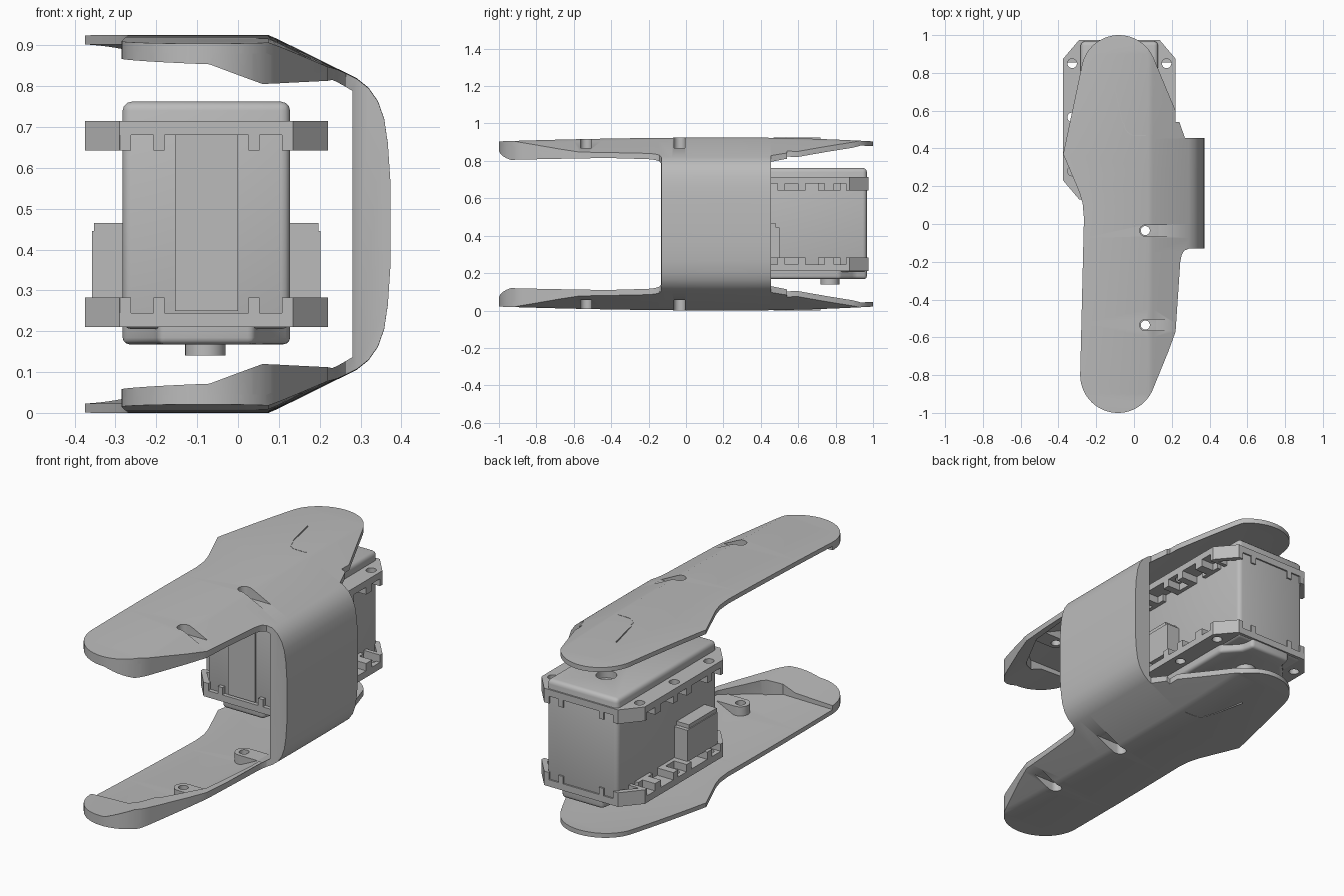
import bpy, bmesh, math
from mathutils import Vector

if "Cube" in bpy.data.objects:
    bpy.data.objects.remove(bpy.data.objects["Cube"], do_unlink=True)

MID = 0.4625   # height of the symmetry plane
CX = -0.0775   # centre line of the motor

grey = bpy.data.materials.new("plain_grey")
grey.use_nodes = True
grey.diffuse_color = (0.5, 0.5, 0.5, 1)
grey.node_tree.nodes["Principled BSDF"].inputs["Base Color"].default_value = (0.5, 0.5, 0.5, 1)


def sweep(name, rings):
    """Closed solid through a list of rings with equal point counts."""
    bm = bmesh.new()
    rows = [[bm.verts.new((x, y, z - MID)) for x, y, z in ring] for ring in rings]
    n = len(rows[0])
    for a, b in zip(rows, rows[1:]):
        for i in range(n):
            bm.faces.new((a[i], a[(i + 1) % n], b[(i + 1) % n], b[i]))
    bm.faces.new(rows[0])
    bm.faces.new(rows[-1])
    bmesh.ops.recalc_face_normals(bm, faces=bm.faces[:])
    mesh = bpy.data.meshes.new(name)
    bm.to_mesh(mesh)
    bm.free()
    mesh.materials.append(grey)
    ob = bpy.data.objects.new(name, mesh)
    ob.location.z = MID
    bpy.context.scene.collection.objects.link(ob)
    return ob


def prism(name, outline, z0, z1):
    return sweep(name, [[(x, y, z) for x, y in outline] for z in (z0, z1)])


def box(name, x0, x1, y0, y1, z0, z1):
    return prism(name, [(x0, y0), (x1, y0), (x1, y1), (x0, y1)], z0, z1)


def arc(cx, cy, r, a0, a1, n=16):
    angles = [math.radians(a0 + (a1 - a0) * i / n) for i in range(n + 1)]
    return [(cx + r * math.cos(a), cy + r * math.sin(a)) for a in angles]


def circle(cx, cy, r):
    return arc(cx, cy, r, 0, 345, 23)


def apply(ob, kind, **settings):
    mod = ob.modifiers.new(kind.lower(), kind)
    for key, value in settings.items():
        setattr(mod, key, value)
    bpy.context.view_layer.objects.active = ob
    bpy.ops.object.modifier_apply(modifier=mod.name)


def cut(ob, cutter, operation="DIFFERENCE"):
    apply(ob, "BOOLEAN", operation=operation, solver="EXACT", object=cutter)
    bpy.data.objects.remove(cutter, do_unlink=True)


def mirror_z(ob):
    apply(ob, "MIRROR", use_axis=(False, False, True))


def bevel(ob, width):
    apply(ob, "BEVEL", width=width, segments=3, limit_method="ANGLE")


def bowed(name, profile, y0, y1, n=20):
    """Extrude an x-z profile along y, drooping gently toward both ends."""
    rings = []
    for i in range(n + 1):
        y = y0 + (y1 - y0) * i / n
        d = (y - 0.25) / (0.75 if y > 0.25 else 1.25)
        k = 1 - 0.045 * d * d
        rings.append([(x, y, MID + (z - MID) * k) for x, z in profile])
    return sweep(name, rings)


# Plan outline of the cover
outline = arc(-0.085, -0.8, 0.2, 180, 340, 24)
outline += [(0.18, -0.68), (0.22, -0.57), (0.245, -0.2), (0.252, -0.165), (0.265, -0.142),
            (0.29, -0.13), (0.4, -0.13), (0.4, 0.455), (0.27, 0.455), (0.24, 0.54),
            (0.22, 0.54), (0.22, 0.6)]
outline += arc(-0.08, 0.8, 0.2, 25, 165, 24)
outline += [(-0.375, 0.37), (-0.29, 0.17), (-0.272, 0.11), (-0.265, 0.03)]

# Cover: C-shaped shell with a thick side wall
outer = [(-0.4, 0.925), (0.075, 0.925), (0.1, 0.914), (0.29, 0.82), (0.32, 0.796), (0.343, 0.763),
         (0.358, 0.72), (0.367, 0.66), (0.373, 0.57)]
inner = [(0.28, 0.79), (0.23, 0.82), (0.07, 0.898), (-0.4, 0.903)]
flip = lambda pts: [(x, 2 * MID - z) for x, z in reversed(pts)]
shell = bowed("cover_shell", outer + flip(outer) + flip(inner) + inner, -1.05, 1.05, 28)
cut(shell, prism("plan", outline, -0.2, 1.2), "INTERSECT")

# Deep rim along the front part of each plate
rim = bowed("cover_rim", [(-0.4, 0.917), (0.08, 0.917), (0.25, 0.833), (0.25, 0.82),
                          (0.06, 0.82), (-0.07, 0.872), (-0.4, 0.885)], -1.05, -0.135)
cut(rim, prism("plan", outline, 0.5, 1.2), "INTERSECT")
cut(rim, prism("hollow", [(-0.6, -0.8), (0, -0.8), (0.08, -0.74), (0.19, -0.53),
                          (0.215, -0.2), (0.215, 0.1), (-0.6, 0.1)], 0.5, 1.2))
mirror_z(rim)


def slot(y, r, x1):
    return [(x1, y - r), (x1, y + r)] + arc(0.06, y, r, 90, 270)


# Screw bosses with open slots on the slope
for label, y in (("front", -0.535), ("rear", -0.035)):
    boss = bowed("screw_boss_" + label, [(-0.1, 0.85), (0.2, 0.85), (0.08, 0.91), (-0.1, 0.91)],
                 y - 0.1, y + 0.1, 2)
    cut(boss, prism("boss_plan", slot(y, 0.045, 0.19), 0.5, 1.2), "INTERSECT")
    cut(boss, prism("slot", slot(y, 0.03, 0.3), 0.868, 1.2))
    cut(boss, prism("hole", circle(0.06, y, 0.024), 0.5, 1.2))
    mirror_z(boss)
    cut(shell, prism("slot", slot(y, 0.03, 0.24), 0.868, 1.2))
    cut(shell, prism("slot", slot(y, 0.03, 0.24), -0.2, 2 * MID - 0.868))

# Curved seam engraved on each plate
path = [(-0.1, 0.72), (-0.08, 0.63), (-0.06, 0.54)] + arc(0.01, 0.53, 0.06, 180, 270, 6) + [(0.065, 0.47)]
seam = shell.copy()
bpy.data.objects.remove(seam)
left = [(x - 0.003, y - 0.003) for x, y in path]
seam = prism("plate_seam", path + left[::-1], 0.91, 0.9245)
mirror_z(seam)

# Motor body with a round recess on top
body = box("motor_body", CX - 0.205, CX + 0.205, 0.15, 0.967, 0.205, 0.762)
bevel(body, 0.022)
cut(body, prism("recess", circle(-0.08, 0.77, 0.05), 0.725, 0.9))

# Gear case, tapered at both ends, and output shaft
half = [(0.117, 0.15), (0.13, 0.2), (0.205, 0.28), (0.205, 0.82), (0.13, 0.9), (0.117, 0.967)]
case = prism("gear_case", [(CX + x, y) for x, y in half] + [(CX - x, y) for x, y in reversed(half)],
             0.168, 0.26)
bevel(case, 0.016)
prism("output_shaft", circle(-0.08, 0.77, 0.05), 0.14, 0.18)
box("front_panel", CX - 0.077, CX + 0.077, 0.14, 0.16, 0.25, 0.68)

# Mounting flanges with chamfered corners and screw holes
w, y0, y1 = 0.2975, 0.13, 0.975
half = [(w - 0.085, y0), (w, y0 + 0.1), (w, y1 - 0.1), (w - 0.085, y1)]
flange = prism("mounting_flange",
               [(CX + x, y) for x, y in half] + [(CX - x, y) for x, y in reversed(half)], 0.68, 0.715)
for side in (-1, 1):
    for y in (0.28, 0.565, 0.85):
        cut(flange, prism("hole", circle(CX + side * 0.25, y, 0.025), 0.5, 0.9))
mirror_z(flange)

# Clamp lugs below the flanges and side connectors
for side, word in ((-1, "right"), (1, "left")):
    def side_box(name, xa, xb, ya, yb, za, zb):
        xs = sorted((CX + side * xa, CX + side * xb))
        return box(name + "_" + word, xs[0], xs[1], ya, yb, za, zb)

    for i, (ya, yb) in enumerate(((0.23, 0.25), (0.32, 0.36), (0.49, 0.53), (0.6, 0.64),
                                  (0.74, 0.79), (0.855, 0.875))):
        mirror_z(side_box("clamp_lug_%d" % i, 0.2, w, ya, yb, 0.642, 0.685))
    for i, y in enumerate((0.34, 0.565, 0.765)):
        mirror_z(side_box("lug_bridge_%d" % i, 0.2, 0.225, y - 0.06, y + 0.06, 0.642, 0.685))
    for end, ya, yb in (("front", y0, 0.155), ("back", 0.95, y1)):
        mirror_z(side_box("corner_lug_" + end, 0.185, 0.212, ya, yb, 0.642, 0.685))
        mirror_z(side_box("end_lug_" + end, 0.103, 0.13, ya, yb, 0.642, 0.685))
    for end, yc, d in (("front", y0, 1), ("back", y1, -1)):
        pts = [(w - 0.085, yc), (w, yc + d * 0.1), (w - 0.02, yc + d * 0.115), (w - 0.105, yc + d * 0.02)]
        mirror_z(prism("corner_wall_" + end + "_" + word,
                       [(CX + side * x, y) for x, y in pts], 0.642, 0.685))
    side_box("connector_block", 0.2, 0.28, 0.25, 0.5, 0.28, 0.445)
    side_box("connector_top", 0.2, 0.275, 0.25, 0.48, 0.44, 0.465)

# Smooth the curved parts, keep edges sharp
bpy.ops.object.select_all(action="DESELECT")
for ob in bpy.context.scene.objects:
    if ob.type == "MESH":
        ob.select_set(True)
bpy.context.view_layer.objects.active = shell
bpy.ops.object.shade_smooth_by_angle(angle=math.radians(30))
